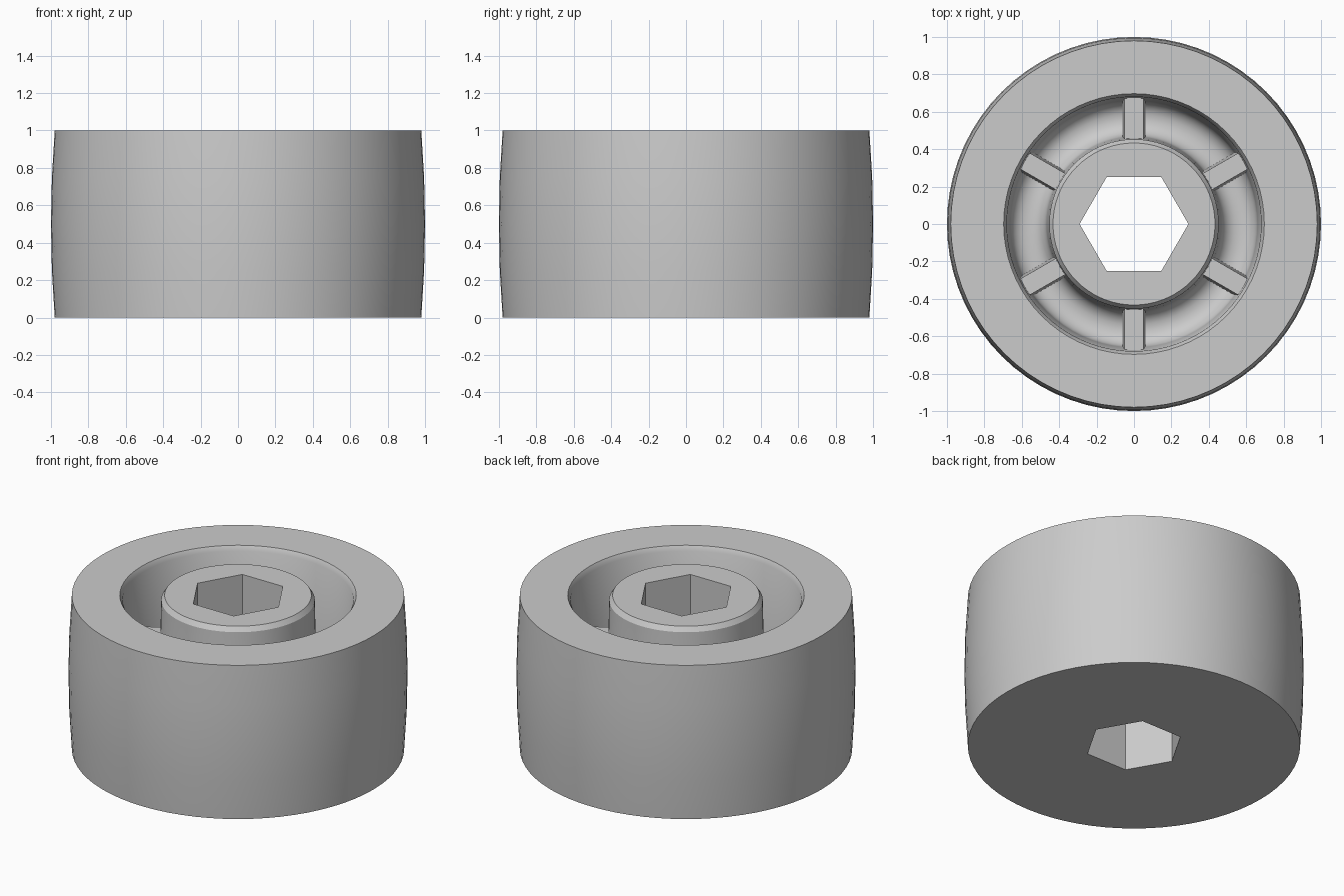
import bpy, bmesh, math
from mathutils import Matrix

if "Cube" in bpy.data.objects:
    bpy.data.objects.remove(bpy.data.objects["Cube"])

SEG = 72
APOTHEM = 0.252  # half the across-flats size of the hex bore


def finish(name, bm, angle=30):
    bmesh.ops.recalc_face_normals(bm, faces=bm.faces)
    mesh = bpy.data.meshes.new(name)
    bm.to_mesh(mesh)
    bm.free()
    obj = bpy.data.objects.new(name, mesh)
    bpy.context.collection.objects.link(obj)
    bpy.ops.object.select_all(action='DESELECT')
    obj.select_set(True)
    bpy.context.view_layer.objects.active = obj
    bpy.ops.object.shade_smooth_by_angle(angle=math.radians(angle))
    return obj


def arc(cx, cz, r, a0, a1, n=7):
    return [(cx + r * math.cos(math.radians(a0 + (a1 - a0) * i / n)),
             cz + r * math.sin(math.radians(a0 + (a1 - a0) * i / n)))
            for i in range(n + 1)]


# Roller body: closed cross-section; radius None follows the hexagonal bore
FLOOR, FILLET = 0.15, 0.09
profile = [(None, 0), (0.98, 0), (0.995, 0.25), (1.0, 0.5), (0.995, 0.75), (0.98, 1),
           (0.697, 1), (0.68, 0.97)]
profile += arc(0.66 - FILLET, FLOOR + FILLET, FILLET, 0, -90)
profile += arc(0.468 + FILLET, FLOOR + FILLET, FILLET, 270, 180)
profile += [(0.453, 0.97), (0.433, 1), (None, 1)]

bm = bmesh.new()
rings = []
for s in range(SEG):
    a = 2 * math.pi * s / SEG
    hex_r = APOTHEM / math.cos(a % (math.pi / 3) - math.pi / 6)
    rings.append([bm.verts.new(((r or hex_r) * math.cos(a), (r or hex_r) * math.sin(a), z))
                  for r, z in profile])
n = len(profile)
for s in range(SEG):
    p, q = rings[s], rings[(s + 1) % SEG]
    for i in range(n):
        j = (i + 1) % n
        bm.faces.new((p[i], q[i], q[j], p[j]))
finish("roller_body", bm)

# Six drafted ribs joining the hub to the rim inside the pocket
bm = bmesh.new()
R0, R1, Z0, Z1 = 0.445, 0.685, 0.13, 0.75
for k in range(6):
    rot = Matrix.Rotation(math.radians(30 + 60 * k), 4, 'Z')
    made = bmesh.ops.create_cube(bm, size=1)["verts"]
    for v in made:
        top = v.co.z > 0
        half = 0.05 if top else 0.062
        v.co = rot @ type(v.co)((R1 if v.co.x > 0 else R0,
                                 half if v.co.y > 0 else -half,
                                 Z1 if top else Z0))
finish("pocket_ribs", bm)
